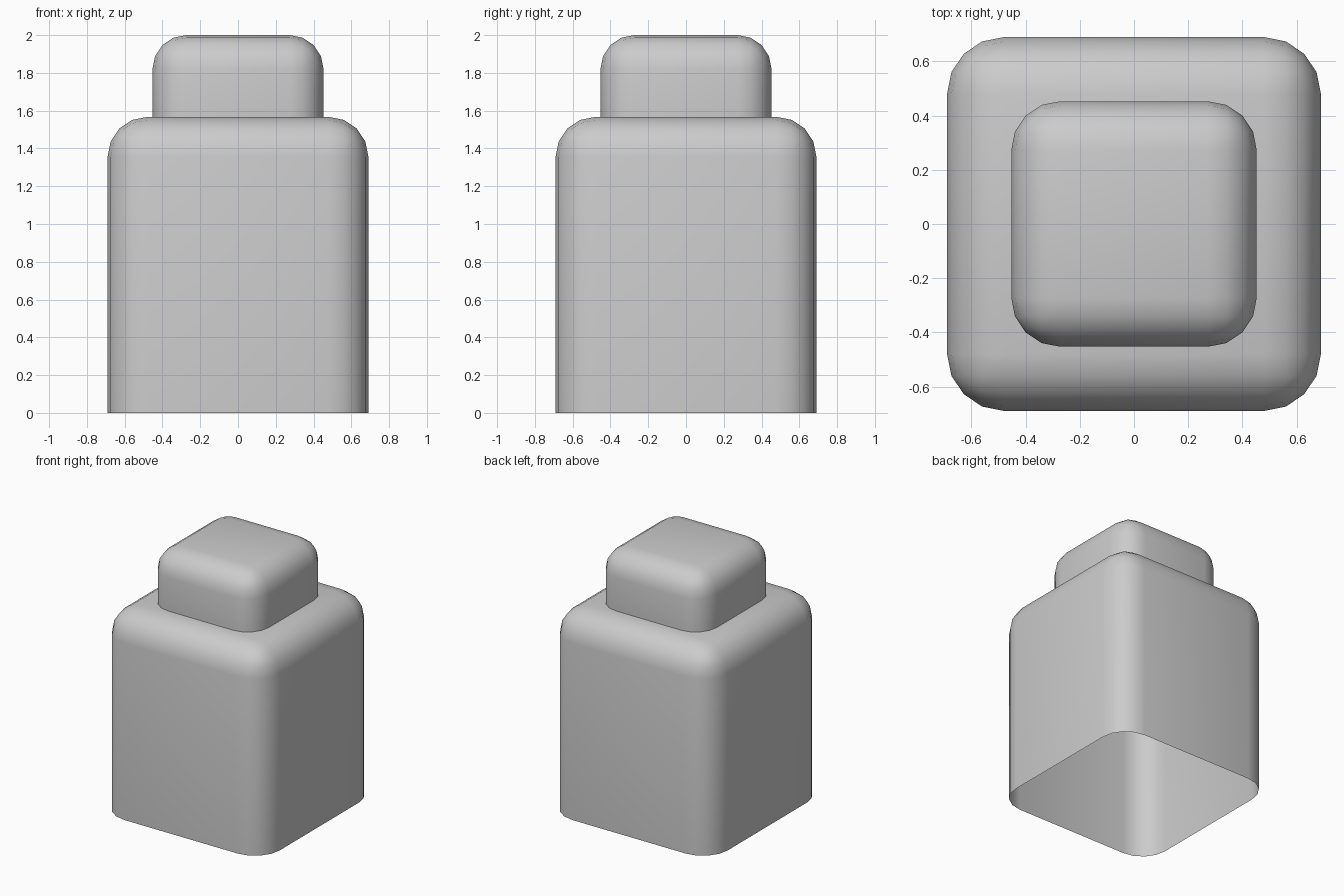
import bpy, bmesh
from mathutils import Matrix

if "Cube" in bpy.data.objects:
    bpy.data.objects.remove(bpy.data.objects["Cube"])


def rounded_shell(name, half, z0, z1, radius):
    """Box with rounded sides and top, open underneath."""
    bm = bmesh.new()
    size = Matrix.Diagonal((2 * half, 2 * half, z1 - z0, 1))
    bmesh.ops.create_cube(bm, size=1, matrix=Matrix.Translation((0, 0, (z0 + z1) / 2)) @ size)
    edges = [e for e in bm.edges if max(v.co.z for v in e.verts) > z0 + 0.01]
    bmesh.ops.bevel(bm, geom=edges, offset=radius, segments=4, profile=0.5,
                    affect='EDGES', clamp_overlap=False)
    floor = [f for f in bm.faces if all(abs(v.co.z - z0) < 1e-4 for v in f.verts)]
    bmesh.ops.delete(bm, geom=floor, context='FACES')
    mesh = bpy.data.meshes.new(name)
    bm.to_mesh(mesh)
    bm.free()
    obj = bpy.data.objects.new(name, mesh)
    bpy.context.collection.objects.link(obj)
    for p in mesh.polygons:
        p.use_smooth = True
    return obj


# Main body, hollow and open at the base
rounded_shell("body", 0.69, 0.0, 1.567, 0.21)
# Smaller cap resting on the body
rounded_shell("cap", 0.453, 1.567, 2.0, 0.18)
